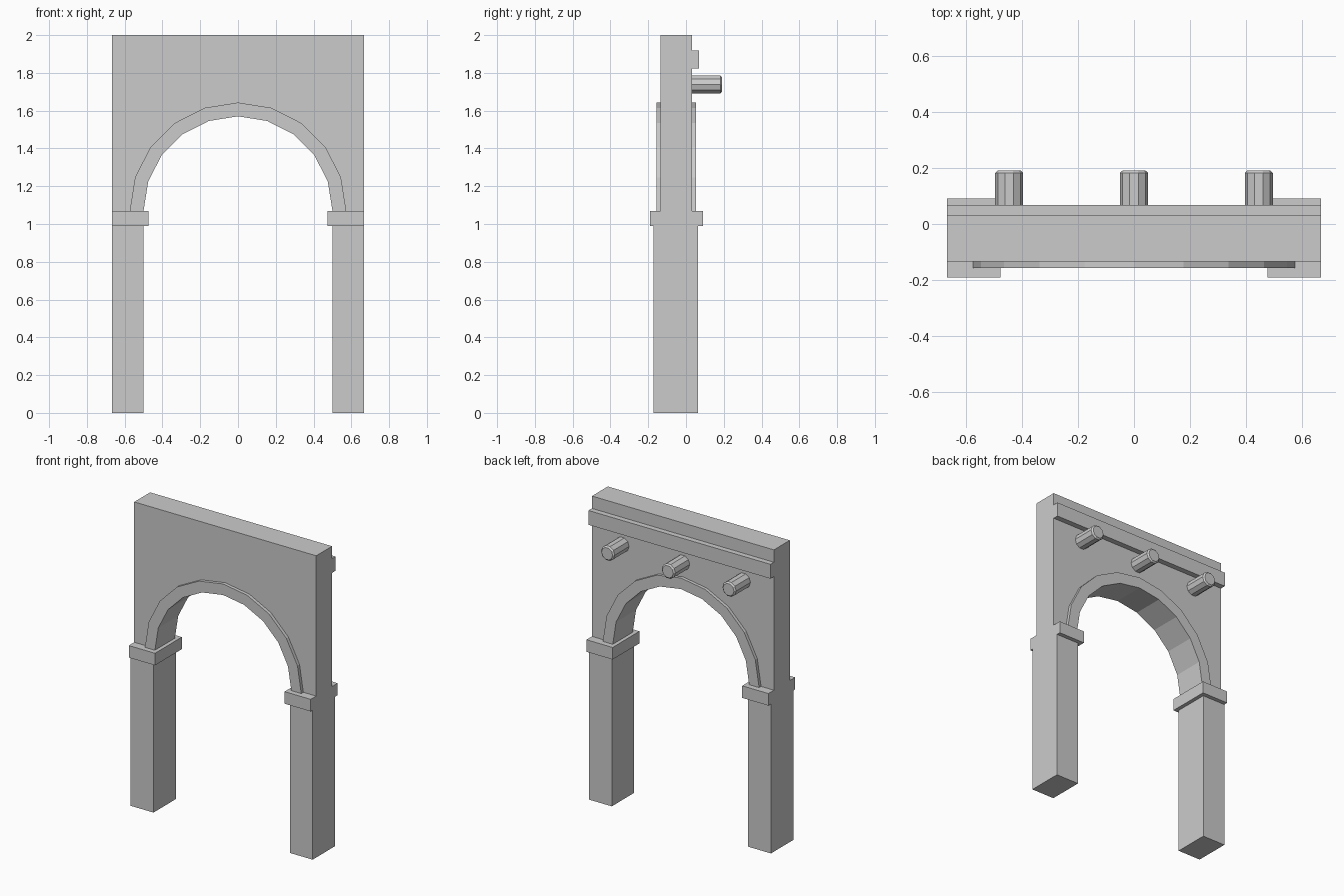
import bpy
import bmesh
from math import cos, sin, pi
from mathutils import Matrix

cube = bpy.data.objects.get("Cube")
if cube:
    bpy.data.objects.remove(cube, do_unlink=True)

stone = bpy.data.materials.new("grey_stone")
stone.use_nodes = True
GREY = (0.6, 0.6, 0.6, 1)
stone.diffuse_color = GREY
stone.node_tree.nodes["Principled BSDF"].inputs["Base Color"].default_value = GREY

HALF = 0.667      # half the gate width
SPRING = 1.07     # height where the arch starts
INNER, OUTER = 0.5, 0.573
BACK = 0.032      # back face of the wall


def finish(name, bm):
    bmesh.ops.recalc_face_normals(bm, faces=bm.faces)
    mesh = bpy.data.meshes.new(name)
    bm.to_mesh(mesh)
    bm.free()
    mesh.materials.append(stone)
    obj = bpy.data.objects.new(name, mesh)
    bpy.context.collection.objects.link(obj)
    return obj


def box(name, low, high):
    bm = bmesh.new()
    bmesh.ops.create_cube(bm, size=1)
    for v in bm.verts:
        v.co = [h if c > 0 else l for c, l, h in zip(v.co, low, high)]
    return finish(name, bm)


def extrude_profile(name, points, front, back):
    bm = bmesh.new()
    face = bm.faces.new([bm.verts.new((x, front, z)) for x, z in points])
    result = bmesh.ops.extrude_face_region(bm, geom=[face])
    moved = [g for g in result["geom"] if isinstance(g, bmesh.types.BMVert)]
    bmesh.ops.translate(bm, verts=moved, vec=(0, back - front, 0))
    return finish(name, bm)


def arc(radius, steps=10):
    return [(radius * cos(pi * i / steps), SPRING + radius * sin(pi * i / steps))
            for i in range(steps + 1)]


# Wall with an arched opening, and the raised ring that lines it
extrude_profile("arch_wall",
                arc(OUTER) + [(-HALF, SPRING), (-HALF, 2), (HALF, 2), (HALF, SPRING)],
                -0.134, BACK)
extrude_profile("arch_ring", arc(OUTER) + arc(INNER)[::-1], -0.156, 0.053)

# Pillars and their capitals
for side, sign in (("left", 1), ("right", -1)):
    for part, inner, front, back, bottom, top in (
            ("pillar", INNER, -0.171, 0.063, 0, 0.99),
            ("capital", 0.475, -0.191, 0.09, 0.99, SPRING)):
        xs = sorted((sign * inner, sign * HALF))
        box(f"{side}_{part}", (xs[0], front, bottom), (xs[1], back, top))

# Ledge along the back
box("back_ledge", (-HALF, BACK, 1.823), (HALF, 0.068, 1.918))

# Ten-sided pegs with chamfered ends
for name, x in (("left_peg", 0.445), ("middle_peg", 0), ("right_peg", -0.445)):
    bm = bmesh.new()
    length = 0.191 - BACK
    bmesh.ops.create_cone(bm, cap_ends=True, segments=10, radius1=0.05,
                          radius2=0.05, depth=length)
    bmesh.ops.rotate(bm, verts=bm.verts, matrix=Matrix.Rotation(-pi / 2, 3, "X"))
    bmesh.ops.rotate(bm, verts=bm.verts, matrix=Matrix.Rotation(pi / 2, 3, "Y"))
    bmesh.ops.translate(bm, verts=bm.verts, vec=(x, BACK + length / 2, 1.738))
    rim = [e for e in bm.edges if all(v.co.y > 0.19 for v in e.verts)]
    bmesh.ops.bevel(bm, geom=rim, offset=0.009, segments=1, affect="EDGES")
    finish(name, bm)
